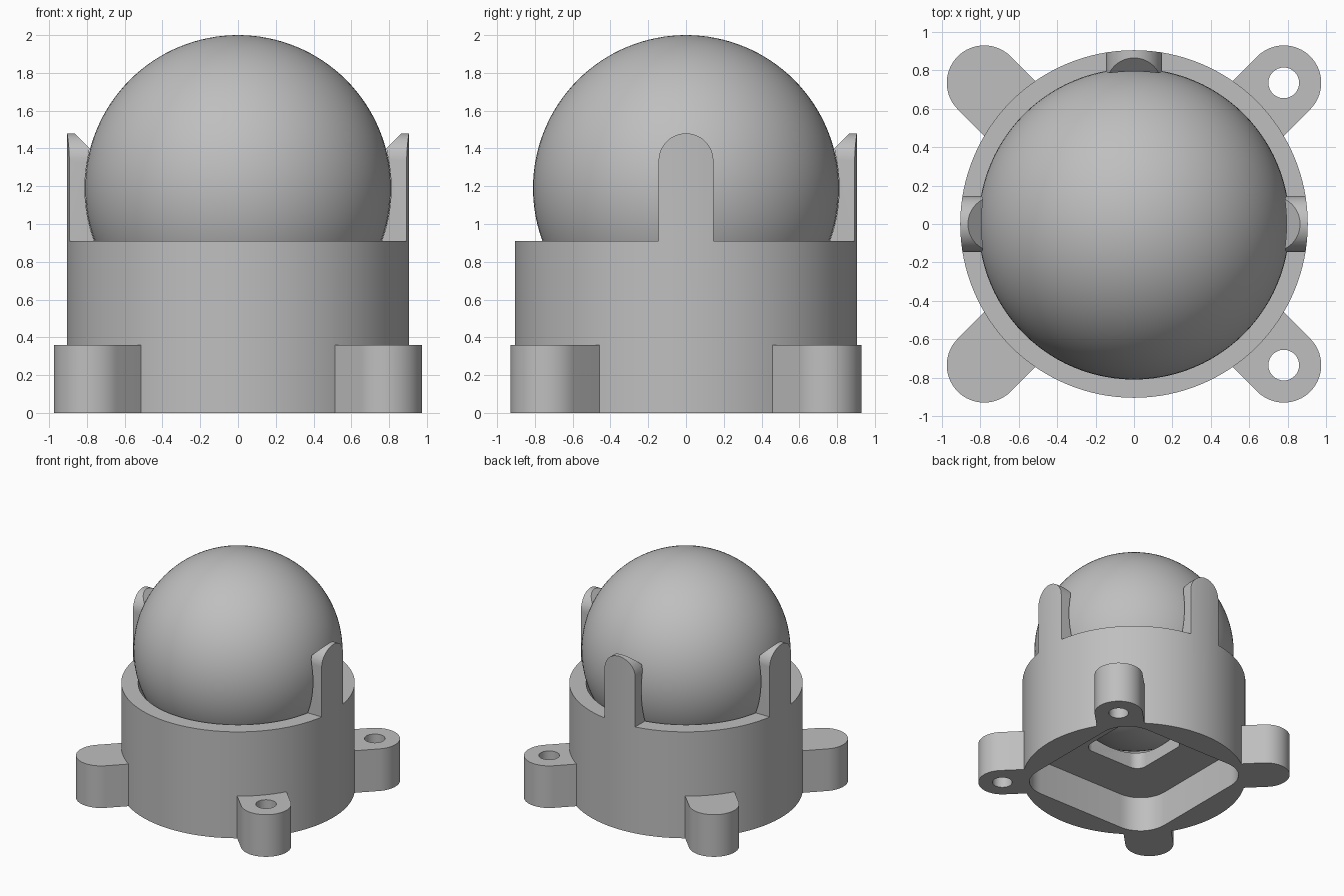
import bpy
import bmesh
import math
from mathutils import Matrix, Vector

cube = bpy.data.objects.get("Cube")
if cube:
    bpy.data.objects.remove(cube, do_unlink=True)

R = 0.905          # housing radius
RIM = 0.91         # housing height
BALL = Vector((0, 0, 1.19))

grey = bpy.data.materials.new("plain grey")
grey.use_nodes = True
grey.diffuse_color = (0.52, 0.52, 0.52, 1)
grey.node_tree.nodes["Principled BSDF"].inputs["Base Color"].default_value = grey.diffuse_color


def make(name, bm):
    bmesh.ops.recalc_face_normals(bm, faces=bm.faces)
    mesh = bpy.data.meshes.new(name)
    bm.to_mesh(mesh)
    bm.free()
    mesh.materials.append(grey)
    ob = bpy.data.objects.new(name, mesh)
    bpy.context.collection.objects.link(ob)
    return ob


def prism(name, outline, low, high, matrix=Matrix()):
    """Extrude a flat outline from low to high, then place it."""
    bm = bmesh.new()
    face = bm.faces.new([bm.verts.new((x, y, low)) for x, y in outline])
    out = bmesh.ops.extrude_face_region(bm, geom=[face])
    top = [v for v in out["geom"] if isinstance(v, bmesh.types.BMVert)]
    bmesh.ops.translate(bm, verts=top, vec=(0, 0, high - low))
    bm.transform(matrix)
    return make(name, bm)


def sphere(name, radius, u, v):
    bm = bmesh.new()
    bmesh.ops.create_uvsphere(bm, u_segments=u, v_segments=v, radius=radius,
                              matrix=Matrix.Translation(BALL))
    return make(name, bm)


def arc(cx, cy, r, start, end, n):
    angles = [math.radians(start + (end - start) * i / n) for i in range(n + 1)]
    return [(cx + r * math.cos(a), cy + r * math.sin(a)) for a in angles]


def circle(r, n, cx=0, cy=0):
    return arc(cx, cy, r, 0, 360, n)[:-1]


def rounded_square(half, r):
    c = half - r
    points = []
    for q, (sx, sy) in enumerate([(1, 1), (-1, 1), (-1, -1), (1, -1)]):
        points += arc(c * sx, c * sy, r, q * 90, q * 90 + 90, 10)
    return points


def boolean(target, tool, operation):
    """Apply a boolean and discard the tool."""
    mod = target.modifiers.new("cut", 'BOOLEAN')
    mod.operation = operation
    mod.solver = 'EXACT'
    mod.object = tool
    bpy.context.view_layer.update()
    evaluated = target.evaluated_get(bpy.context.evaluated_depsgraph_get())
    mesh = bpy.data.meshes.new_from_object(evaluated)
    target.modifiers.clear()
    target.data = mesh
    bpy.data.objects.remove(tool, do_unlink=True)


def smooth(ob):
    bpy.ops.object.select_all(action='DESELECT')
    ob.select_set(True)
    bpy.context.view_layer.objects.active = ob
    bpy.ops.object.shade_smooth_by_angle(angle=math.radians(30))


# Round housing
housing = prism("housing", circle(R, 128), 0, RIM)

# Three arched retaining prongs: both sides and back
W, SPRING = 0.145, 1.335
arch = [(W, 0.6)] + arc(0, SPRING, W, 0, 180, 24) + [(-W, 0.6)]
stand = Matrix(((0, 0, 1, 0), (1, 0, 0, 0), (0, 1, 0, 0), (0, 0, 0, 1)))
wedge = [(0.865, 1.48), (0.465, 1.08), (0.465, 1.88), (1.265, 1.88)]
lay = Matrix(((1, 0, 0, 0), (0, 0, 1, 0), (0, 1, 0, 0), (0, 0, 0, 1)))
for turn in (0, 90, 180):
    spin = Matrix.Rotation(math.radians(turn), 4, 'Z')
    prong = prism("prong", arch, 0.65, 1.1, spin @ stand)
    boolean(prong, prism("shell", circle(R, 128), 0.3, 1.7), 'INTERSECT')
    boolean(prong, prism("chamfer", wedge, -0.3, 0.3, spin @ lay), 'DIFFERENCE')
    boolean(housing, prong, 'UNION')

# Four screw lugs on the diagonals
EAR_R = 0.195
for sx in (1, -1):
    for sy in (1, -1):
        place = (Matrix.Translation((0.78 * sx, 0.735 * sy, 0))
                 @ Matrix.Rotation(math.atan2(sy, sx), 4, 'Z'))
        outline = arc(0, 0, EAR_R, -90, 90, 32) + [(-0.24, EAR_R), (-0.24, -EAR_R)]
        boolean(housing, prism("lug", outline, 0, 0.36, place), 'UNION')
        boolean(housing, prism("screw_hole", circle(0.08, 32), -0.1, 0.5, place), 'DIFFERENCE')

# Spherical socket, underside recess and sensor window
boolean(housing, sphere("socket", 0.824, 96, 64), 'DIFFERENCE')
boolean(housing, prism("recess", rounded_square(0.675, 0.25), -0.1, 0.31), 'DIFFERENCE')
boolean(housing, prism("window", rounded_square(0.29, 0.09), 0.2, 0.8), 'DIFFERENCE')
smooth(housing)

# Ball
ball = sphere("ball", 0.81, 96, 64)
smooth(ball)
